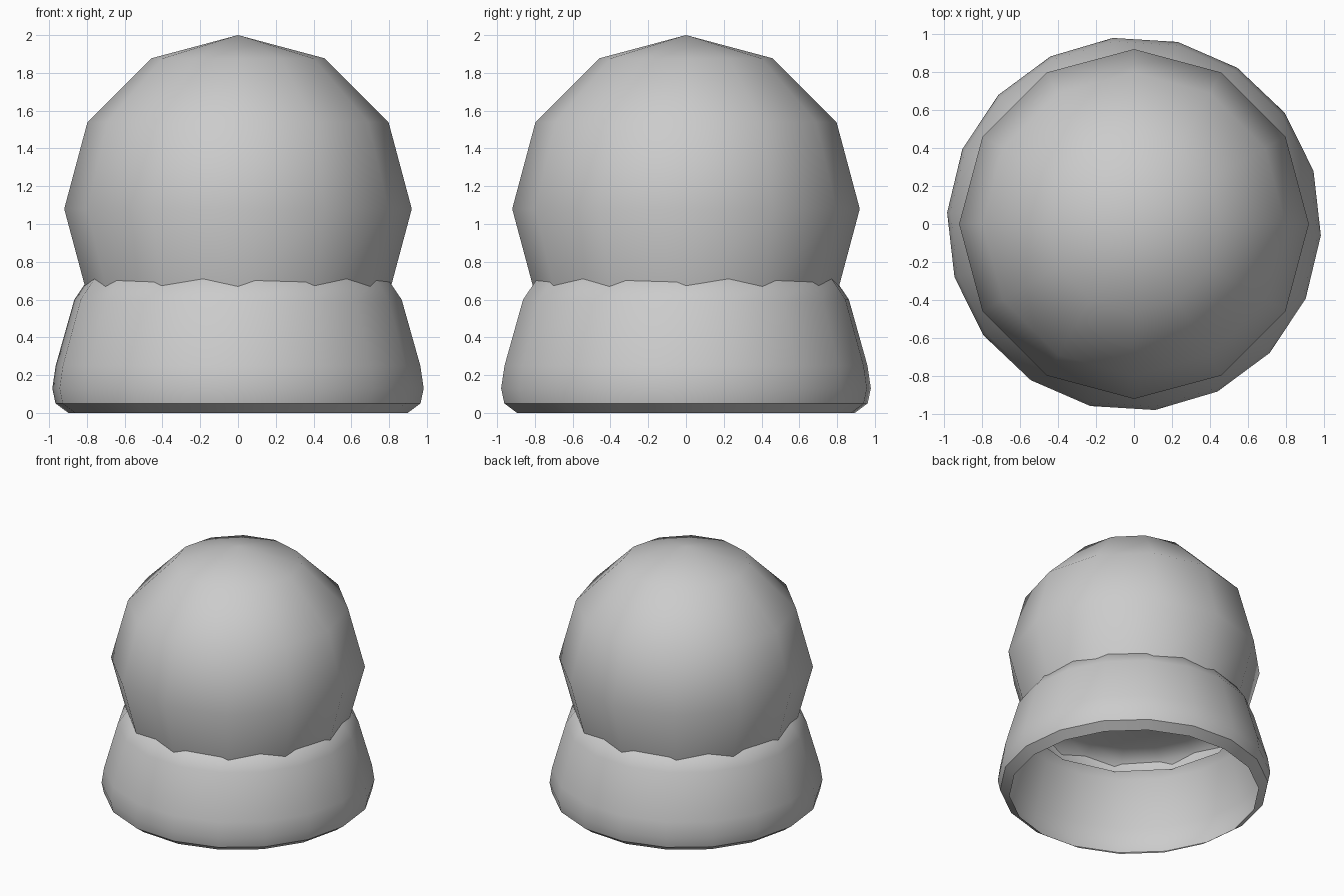
import bpy, bmesh
from math import sin, cos, pi, radians

if "Cube" in bpy.data.objects:
    bpy.data.objects.remove(bpy.data.objects["Cube"])


def lathe(name, profile, sides, start=0.0):
    """Revolve (radius, z) points, listed bottom to top; radius 0 makes a pole."""
    bm = bmesh.new()
    rings = []
    for r, z in profile:
        if r == 0:
            rings.append([bm.verts.new((0, 0, z))] * sides)
        else:
            rings.append([bm.verts.new((r * cos(start + 2 * pi * i / sides),
                                        r * sin(start + 2 * pi * i / sides), z))
                          for i in range(sides)])
    for low, high in zip(rings, rings[1:]):
        for i in range(sides):
            j = (i + 1) % sides
            corners = list(dict.fromkeys((low[i], low[j], high[j], high[i])))
            bm.faces.new(corners)
    mesh = bpy.data.meshes.new(name)
    bm.to_mesh(mesh)
    bm.free()
    obj = bpy.data.objects.new(name, mesh)
    bpy.context.collection.objects.link(obj)
    bpy.ops.object.select_all(action='DESELECT')
    obj.select_set(True)
    bpy.context.view_layer.objects.active = obj
    bpy.ops.object.shade_smooth_by_angle(angle=radians(38))
    return obj


# Globe: twelve-sided sphere, open below its lowest ring
R, ZC = 0.92, 1.08
globe_profile = [(R * cos(radians(a)), ZC + R * sin(radians(a)))
                 for a in (-30, 0, 30, 60)] + [(0, ZC + R)]
lathe("globe", globe_profile, 12)

# Base: flared eighteen-sided shell, open underneath, closed inside the globe
base_profile = [(0.9, 0), (0.968, 0.05), (0.985, 0.13), (0.967, 0.25),
                (0.868, 0.6), (0.793, 0.71), (0.68, 0.75), (0, 0.76)]
lathe("base", base_profile, 18, radians(16.5))
